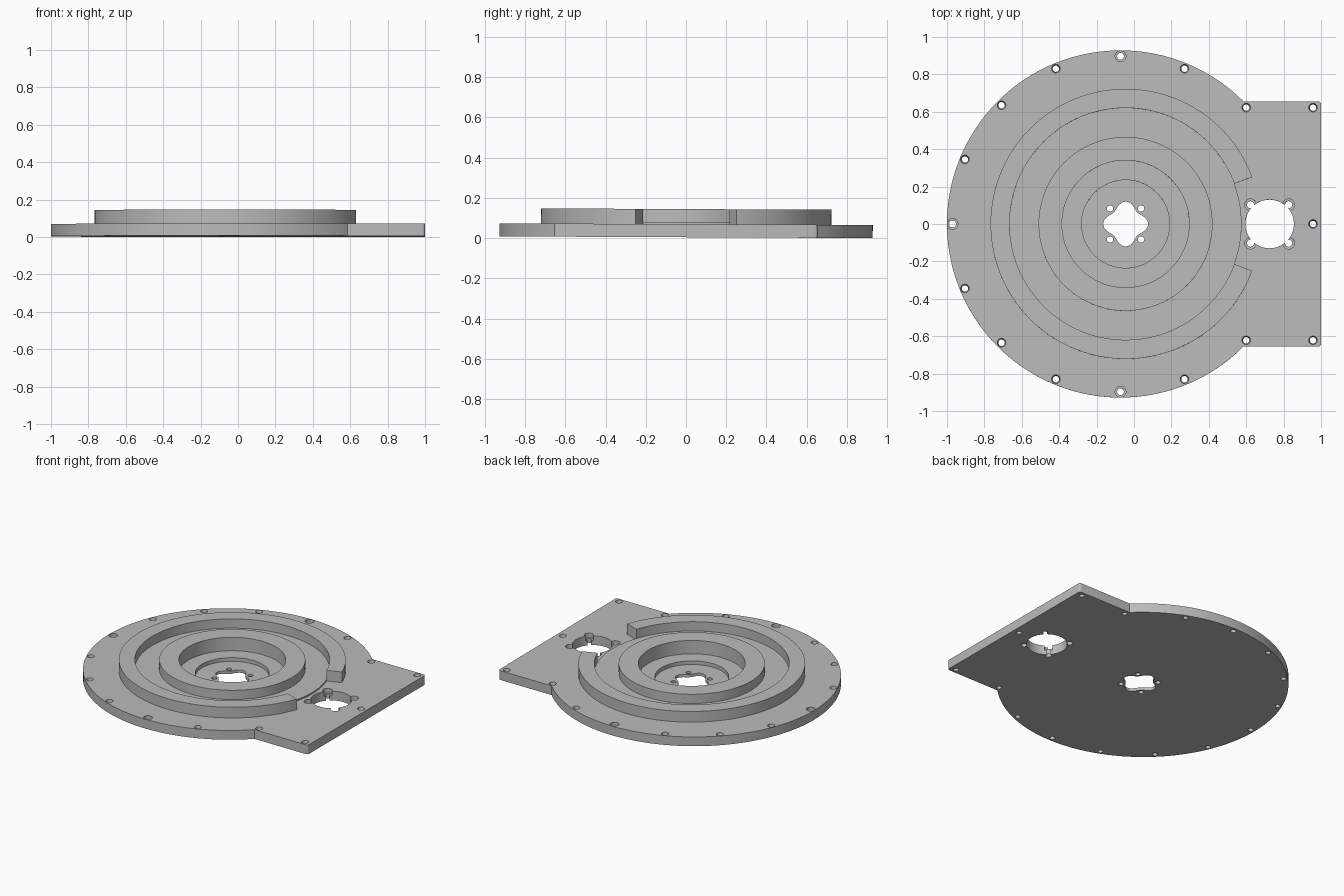
import bpy
import bmesh
from math import cos, sin, pi, radians, asin
from mathutils import Matrix

cube = bpy.data.objects.get("Cube")
if cube:
    bpy.data.objects.remove(cube)

grey = bpy.data.materials.new("plain grey")
grey.use_nodes = True
grey.diffuse_color = (0.5, 0.5, 0.5, 1)
grey.node_tree.nodes["Principled BSDF"].inputs["Base Color"].default_value = (0.5, 0.5, 0.5, 1)

TOP = 0.065        # upper face of the base plate
HUB = -0.045       # x of the ring centre
DISC_X, DISC_R = -0.072, 0.928
TAB_Y = 0.655
MOTOR_X = 0.725


def finish(name, bm):
    bmesh.ops.remove_doubles(bm, verts=bm.verts, dist=1e-5)
    bmesh.ops.recalc_face_normals(bm, faces=bm.faces)
    mesh = bpy.data.meshes.new(name)
    bm.to_mesh(mesh)
    bm.free()
    mesh.materials.append(grey)
    obj = bpy.data.objects.new(name, mesh)
    bpy.context.collection.objects.link(obj)
    return obj


def arc(x, y, r, a0, a1, n):
    return [(x + r * cos(a0 + (a1 - a0) * i / n), y + r * sin(a0 + (a1 - a0) * i / n))
            for i in range(n + 1)]


def prism(name, outline, z0, z1):
    bm = bmesh.new()
    face = bm.faces.new([bm.verts.new((x, y, z0)) for x, y in outline])
    out = bmesh.ops.extrude_face_region(bm, geom=[face])
    verts = [v for v in out["geom"] if isinstance(v, bmesh.types.BMVert)]
    bmesh.ops.translate(bm, verts=verts, vec=(0, 0, z1 - z0))
    return finish(name, bm)


def lathe(name, profile, x, y=0, n=128):
    """Revolve a closed (radius, z) loop around a vertical axis."""
    bm = bmesh.new()
    rows = [[bm.verts.new((x + r * cos(2 * pi * i / n), y + r * sin(2 * pi * i / n), z))
             for r, z in profile] for i in range(n)]
    k = len(profile)
    for i in range(n):
        a, b = rows[i], rows[(i + 1) % n]
        for j in range(k):
            m = (j + 1) % k
            if profile[j][0] == 0 and profile[m][0] == 0:
                continue
            bm.faces.new((a[j], b[j], b[m], a[m]))
    bmesh.ops.dissolve_degenerate(bm, dist=1e-6, edges=bm.edges)
    return finish(name, bm)


def cut(target, cutter):
    cutter.hide_render = True
    mod = target.modifiers.new("cut", "BOOLEAN")
    mod.operation = "DIFFERENCE"
    mod.solver = "EXACT"
    mod.object = cutter
    bpy.context.view_layer.objects.active = target
    bpy.ops.object.modifier_apply(modifier=mod.name)
    bpy.data.objects.remove(cutter)


def hole(x, y, r, wide, z_step, z_wide):
    """Screw hole that widens from r to wide between two heights."""
    cut(base, lathe("hole_cutter", [(0, -0.1), (r, -0.1), (r, z_step), (wide, z_wide),
                                    (wide, 0.2), (0, 0.2)], x, y, 24))


# Base plate: round disc running into a square tab
a = asin(TAB_Y / DISC_R)
c = 0.015
outline = arc(DISC_X, 0, DISC_R, a, 2 * pi - a, 140)
outline += arc(1 - c, -TAB_Y + c, c, -pi / 2, 0, 5)
outline += arc(1 - c, TAB_Y - c, c, 0, pi / 2, 5)
base = prism("base_plate", outline, 0, TOP)

# Stepped central well
cut(base, lathe("well_cutter", [(0, 0.02), (0.235, 0.02), (0.235, 0.046), (0.34, 0.046),
                                (0.34, 0.2), (0, 0.2)], HUB))

# Four-lobed shaft opening and its screws
lobes = [((0.104 + 0.016 * cos(4 * t)) * cos(t) + HUB, (0.104 + 0.016 * cos(4 * t)) * sin(t))
         for t in (2 * pi * i / 64 for i in range(64))]
cut(base, prism("shaft_cutter", lobes, -0.1, 0.2))
for sx in (-1, 1):
    for sy in (-1, 1):
        hole(HUB + sx * 0.083, sy * 0.083, 0.017, 0.017, 0.1, 0.15)

# Motor opening with counterbored screws
cut(base, prism("motor_cutter", arc(MOTOR_X, 0, 0.13, 0, 2 * pi, 64)[:-1], -0.1, 0.2))
for sx in (-1, 1):
    for sy in (-1, 1):
        hole(MOTOR_X + sx * 0.102, sy * 0.103, 0.019, 0.031, 0.03, 0.031)

# Countersunk rim screws, and three deeper counterbored ones
for x, y in [(-0.418, 0.83), (0.27, 0.83), (-0.708, 0.635), (-0.904, 0.345),
             (0.6, 0.622), (0.957, 0.622)]:
    for s in (-1, 1):
        hole(x, s * y, 0.017, 0.023, 0.045, 0.06)
hole(0.957, 0, 0.017, 0.023, 0.045, 0.06)
for x, y in [(-0.072, 0.897), (-0.072, -0.897), (-0.97, 0)]:
    hole(x, y, 0.018, 0.029, 0.03, 0.031)

# Inner ring standing on a shallow raised floor
inner = lathe("inner_ring", [(0.34, TOP), (0.62, TOP), (0.62, 0.075), (0.465, 0.075),
                             (0.465, 0.14), (0.34, 0.14)], HUB)

# Outer ring, open toward the motor
gap = radians(20.3)
c_shape = arc(HUB, 0, 0.722, gap, 2 * pi - gap, 120) + arc(HUB, 0, 0.62, 2 * pi - gap, gap, 120)
outer = prism("outer_ring", c_shape, TOP, 0.14)

# The whole plate leans very slightly, front edge up
lean = 0.0045
tilt = Matrix.Translation((0, 0, lean * DISC_R)) @ Matrix.Rotation(-lean, 4, "X")
for obj in (base, inner, outer):
    obj.data.transform(tilt)
    bpy.ops.object.select_all(action="DESELECT")
    obj.select_set(True)
    bpy.context.view_layer.objects.active = obj
    bpy.ops.object.shade_smooth_by_angle(angle=radians(30))
